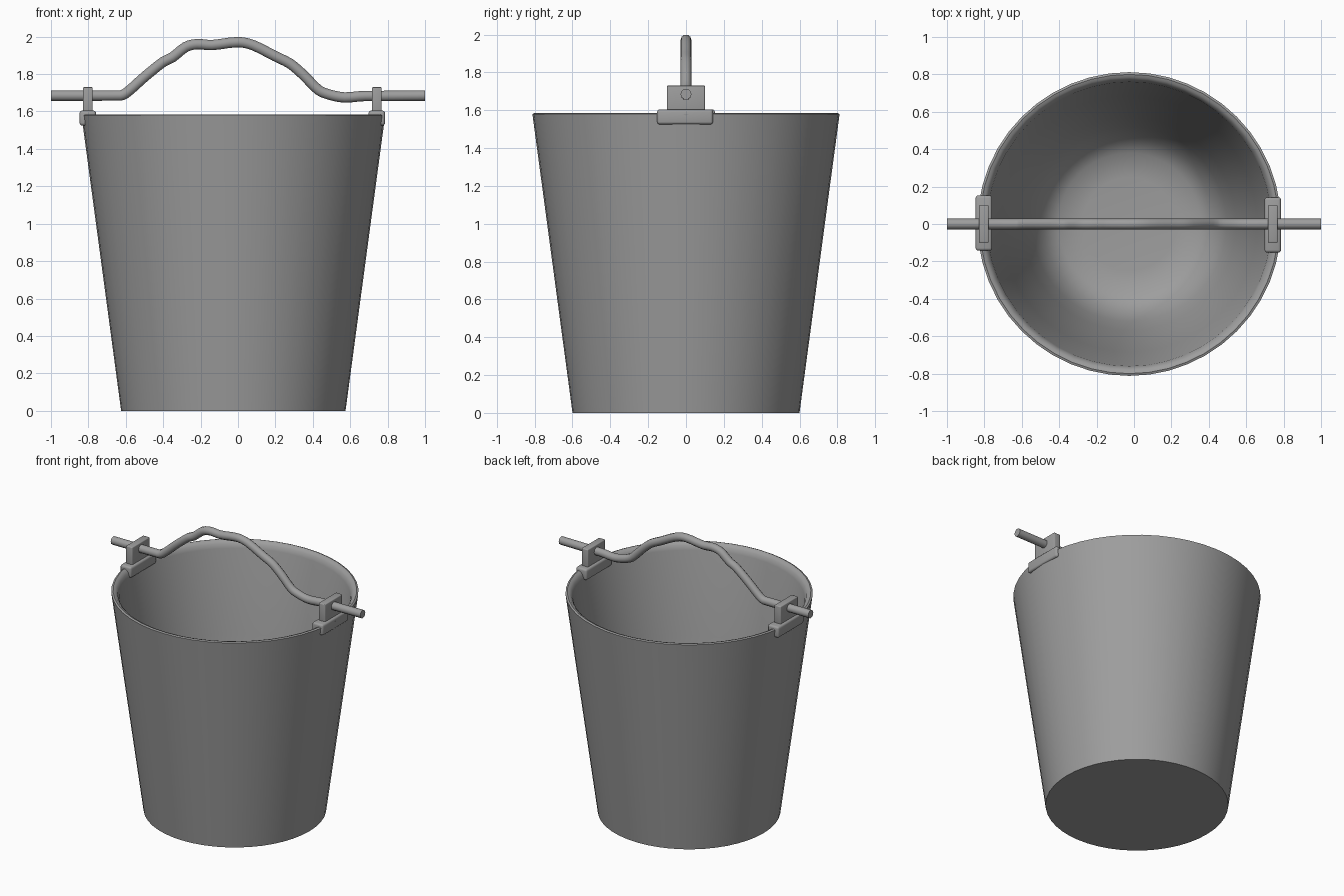
import bpy, bmesh, math
from mathutils import Vector

cube = bpy.data.objects.get("Cube")
if cube:
    bpy.data.objects.remove(cube, do_unlink=True)

steel = bpy.data.materials.new("grey_steel")
steel.use_nodes = True
GREY = (0.34, 0.34, 0.34, 1)
steel.diffuse_color = GREY
steel.node_tree.nodes["Principled BSDF"].inputs["Base Color"].default_value = GREY

CENTRE_X = -0.025


def finish(obj, angle=40):
    """Assign the steel and smooth the soft edges."""
    obj.data.materials.append(steel)
    bpy.ops.object.select_all(action="DESELECT")
    obj.select_set(True)
    bpy.context.view_layer.objects.active = obj
    bpy.ops.object.shade_smooth_by_angle(angle=math.radians(angle))
    return obj


def mesh_object(name, bm):
    mesh = bpy.data.meshes.new(name)
    bm.to_mesh(mesh)
    bm.free()
    obj = bpy.data.objects.new(name, mesh)
    bpy.context.collection.objects.link(obj)
    return obj


def lathe(name, profile, steps):
    """Revolve a radius / height profile around the bucket axis."""
    bm = bmesh.new()
    verts = [bm.verts.new((r, 0, z)) for r, z in profile]
    edges = [bm.edges.new(pair) for pair in zip(verts, verts[1:])]
    bmesh.ops.spin(bm, geom=verts + edges, cent=(0, 0, 0), axis=(0, 0, 1),
                   angle=math.tau, steps=steps, use_merge=True)
    bmesh.ops.remove_doubles(bm, verts=bm.verts, dist=0.0005)
    bmesh.ops.recalc_face_normals(bm, faces=bm.faces)
    obj = mesh_object(name, bm)
    obj.location.x = CENTRE_X
    return finish(obj)


def block(name, size, centre, bevel):
    bm = bmesh.new()
    bmesh.ops.create_cube(bm, size=1)
    bmesh.ops.scale(bm, vec=size, verts=bm.verts)
    bmesh.ops.bevel(bm, geom=bm.edges[:], offset=bevel, segments=3,
                    profile=0.5, affect="EDGES")
    obj = mesh_object(name, bm)
    obj.location = centre
    return finish(obj)


# Bucket: tapered wall, soft rim, cavity closing into a rounded floor
lathe("bucket", [
    (0, 0), (0.6, 0), (0.812, 1.58), (0.8, 1.585), (0.785, 1.58),
    (0.77, 1.565), (0.76, 1.535), (0.685, 0.95), (0.57, 0.45),
    (0.52, 0.27), (0.46, 0.14), (0.38, 0.075), (0.25, 0.06), (0, 0.06)], 48)

# Handle mounts: a rounded saddle on the rim with an upright plate
for side, x in (("right", -0.803), ("left", 0.742)):
    shift = 0.005 if side == "right" else -0.005
    block(side + "_saddle", (0.088, 0.295, 0.08), (x, shift, 1.565), 0.014)
    block(side + "_upright", (0.052, 0.2, 0.15), (x, 0, 1.655), 0.006)

# Bail handle: straight ends through the mounts and a bent middle
path = [(-1, 1.685), (-0.63, 1.685), (-0.59, 1.705), (-0.5, 1.785),
        (-0.4, 1.865), (-0.35, 1.89), (-0.28, 1.945), (-0.22, 1.96),
        (-0.14, 1.955), (0, 1.971), (0.08, 1.955), (0.2, 1.895),
        (0.28, 1.855), (0.35, 1.795), (0.43, 1.715), (0.49, 1.69),
        (0.57, 1.675), (0.68, 1.683), (1, 1.685)]
curve = bpy.data.curves.new("handle", "CURVE")
curve.dimensions = "3D"
curve.bevel_depth = 0.029
curve.bevel_resolution = 3
curve.use_fill_caps = True
curve.resolution_u = 3
spline = curve.splines.new("BEZIER")
spline.bezier_points.add(len(path) - 1)
for i, (point, (x, z)) in enumerate(zip(spline.bezier_points, path)):
    before, after = path[max(i - 1, 0)], path[min(i + 1, len(path) - 1)]
    tangent = Vector((after[0] - before[0], 0, after[1] - before[1])).normalized()
    if i in (1, len(path) - 2):
        tangent = Vector((1, 0, 0))
    point.co = (x, 0, z)
    point.handle_left_type = point.handle_right_type = "FREE"
    point.handle_left = point.co - tangent * (x - before[0]) / 3
    point.handle_right = point.co + tangent * (after[0] - x) / 3
handle = bpy.data.objects.new("handle", curve)
bpy.context.collection.objects.link(handle)
bpy.ops.object.select_all(action="DESELECT")
handle.select_set(True)
bpy.context.view_layer.objects.active = handle
bpy.ops.object.convert(target="MESH")
finish(bpy.context.view_layer.objects.active)
